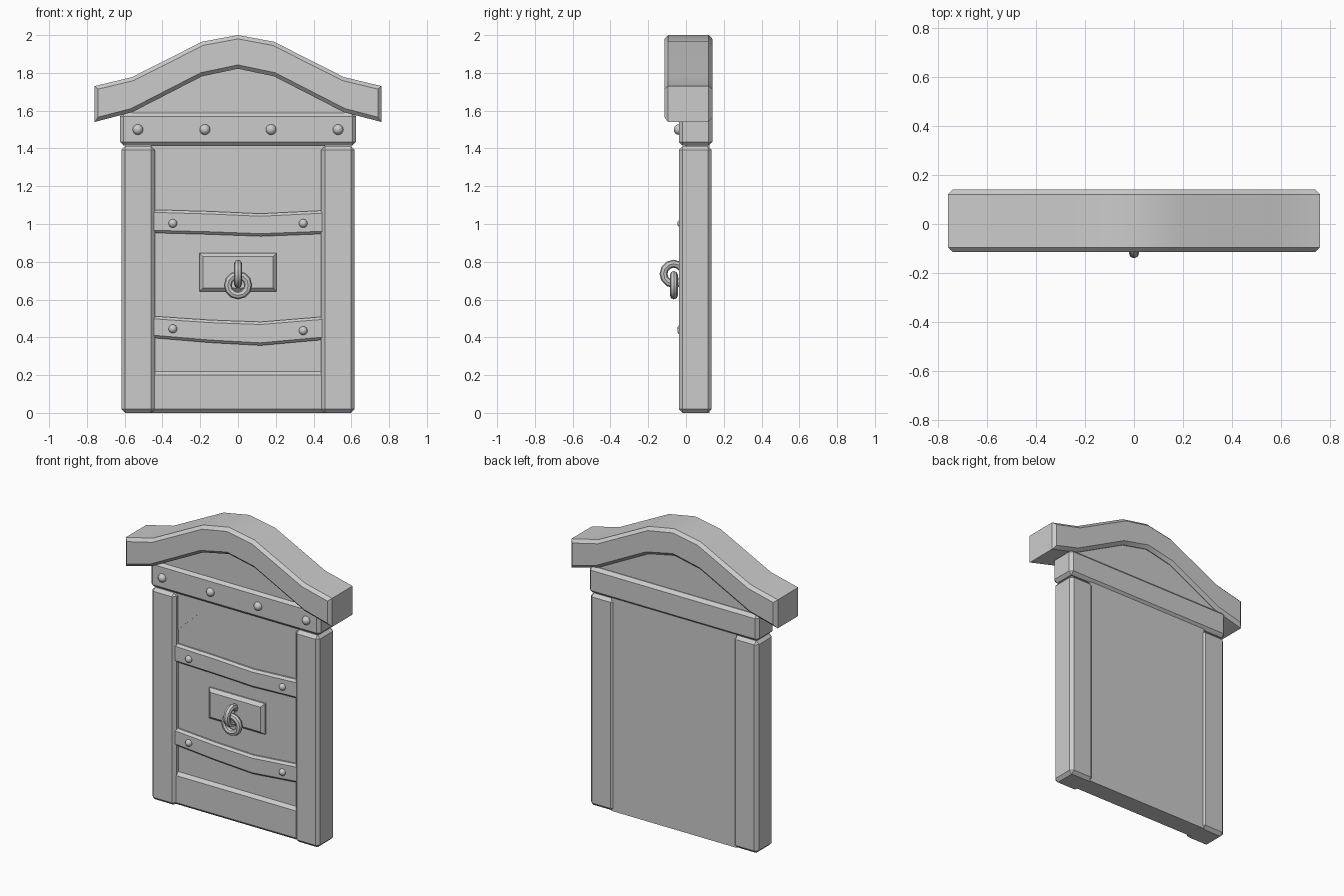
import bpy, bmesh
from math import radians, pi

if "Cube" in bpy.data.objects:
    bpy.data.objects.remove(bpy.data.objects["Cube"])


def finish(name, bm, smooth=None):
    bmesh.ops.recalc_face_normals(bm, faces=bm.faces)
    me = bpy.data.meshes.new(name)
    bm.to_mesh(me)
    bm.free()
    ob = bpy.data.objects.new(name, me)
    bpy.context.collection.objects.link(ob)
    if smooth:
        bpy.ops.object.select_all(action='DESELECT')
        ob.select_set(True)
        bpy.context.view_layer.objects.active = ob
        bpy.ops.object.shade_smooth_by_angle(angle=radians(smooth))
    return ob


def slab(name, outline, y0, y1, bevel=0, mode="all", smooth=None):
    """Extrude an x/z outline from y0 to y1 and chamfer chosen edges."""
    bm = bmesh.new()
    face = bm.faces.new([bm.verts.new((x, y0, z)) for x, z in outline])
    ext = bmesh.ops.extrude_face_region(bm, geom=[face])
    bmesh.ops.translate(bm, vec=(0, y1 - y0, 0),
                        verts=[v for v in ext["geom"] if isinstance(v, bmesh.types.BMVert)])
    bmesh.ops.recalc_face_normals(bm, faces=bm.faces)
    if bevel:
        def on(e, y):
            return all(abs(v.co.y - y) < 1e-5 for v in e.verts)
        edges = [e for e in bm.edges if mode == "all" or on(e, y0)
                 or (mode == "rims" and on(e, y1))]
        bmesh.ops.bevel(bm, geom=edges, offset=bevel, segments=1,
                        affect='EDGES', clamp_overlap=True)
    return finish(name, bm, smooth)


def rect(x0, x1, z0, z1):
    return [(x0, z0), (x1, z0), (x1, z1), (x0, z1)]


def mirrored(half):
    """Complete a left-to-centre point list symmetrically."""
    return half + [(-x, z) for x, z in reversed(half[:-1])]


def rivet(name, x, y, z, r):
    bm = bmesh.new()
    bmesh.ops.create_uvsphere(bm, u_segments=12, v_segments=8, radius=r)
    bmesh.ops.translate(bm, vec=(x, y, z), verts=bm.verts)
    finish(name, bm, 40)


def ring(name, loc, rot):
    bpy.ops.mesh.primitive_torus_add(location=loc, rotation=rot, major_radius=0.054,
                                     minor_radius=0.021, major_segments=12, minor_segments=8)
    bpy.context.object.name = name
    bpy.ops.object.shade_smooth_by_angle(angle=radians(30))


# curved roof
upper = mirrored([(-0.76, 1.73), (-0.56, 1.778), (-0.19, 1.965), (0, 2.0)])
lower = mirrored([(-0.76, 1.54), (-0.56, 1.592), (-0.19, 1.782), (0, 1.822)])
slab("roof", upper + lower[::-1], -0.115, 0.14, 0.02, "rims", 30)

# gable infill and lintel beam
gable = mirrored([(-0.56, 1.60), (-0.19, 1.80), (0, 1.85)])
slab("gable", [(-0.56, 1.56)] + gable + [(0.56, 1.56)], -0.02, 0.115)
slab("lintel_beam", rect(-0.625, 0.625, 1.415, 1.59), -0.038, 0.14, 0.02)

# side posts
for side, s in (("left", -1), ("right", 1)):
    slab(side + "_post", rect(*sorted((s * 0.44, s * 0.618)), 0, 1.412), -0.038, 0.136, 0.02)

# door panel with a slightly raised surround above its arch
slab("door_panel", rect(-0.46, 0.46, 0, 1.43), 0.0, 0.125)
arch = [(-0.45, 1.155), (-0.30, 1.30), (-0.15, 1.385), (0, 1.415)]
for side, s in (("left", 1), ("right", -1)):
    slab(side + "_arch_surround", [(s * x, z) for x, z in arch + [(0, 1.425), (-0.45, 1.425)]],
         -0.004, 0.05)

# bottom board
slab("bottom_board", rect(-0.47, 0.47, 0, 0.22), -0.02, 0.06, 0.02, "front")

# sagging straps
for name, top, bottom in (("upper_strap", (1.076, 1.067, 1.055, 1.072), (0.953, 0.945, 0.935, 0.948)),
                          ("lower_strap", (0.513, 0.492, 0.482, 0.510), (0.398, 0.372, 0.357, 0.388))):
    xs = (-0.46, -0.15, 0.12, 0.46)
    slab(name, list(zip(xs, top)) + list(zip(xs, bottom))[::-1], -0.024, 0.03, 0.014, "front")

# rivets
for i, (x, z) in enumerate([(-0.345, 1.003), (0.345, 1.003), (-0.345, 0.445), (0.345, 0.435)]):
    rivet(f"strap_rivet_{i + 1}", x, -0.023, z, 0.023)
for i, x in enumerate((-0.53, -0.175, 0.175, 0.53)):
    rivet(f"beam_rivet_{i + 1}", x, -0.037, 1.50, 0.028)

# knocker plate, staple and ring
slab("knocker_plate", rect(-0.205, 0.205, 0.642, 0.847), -0.03, 0.03, 0.02, "front")
ring("knocker_staple", (0, -0.065, 0.736), (0, pi / 2, 0))
ring("knocker_ring", (0, -0.064, 0.676), (pi / 2, 0, 0))
